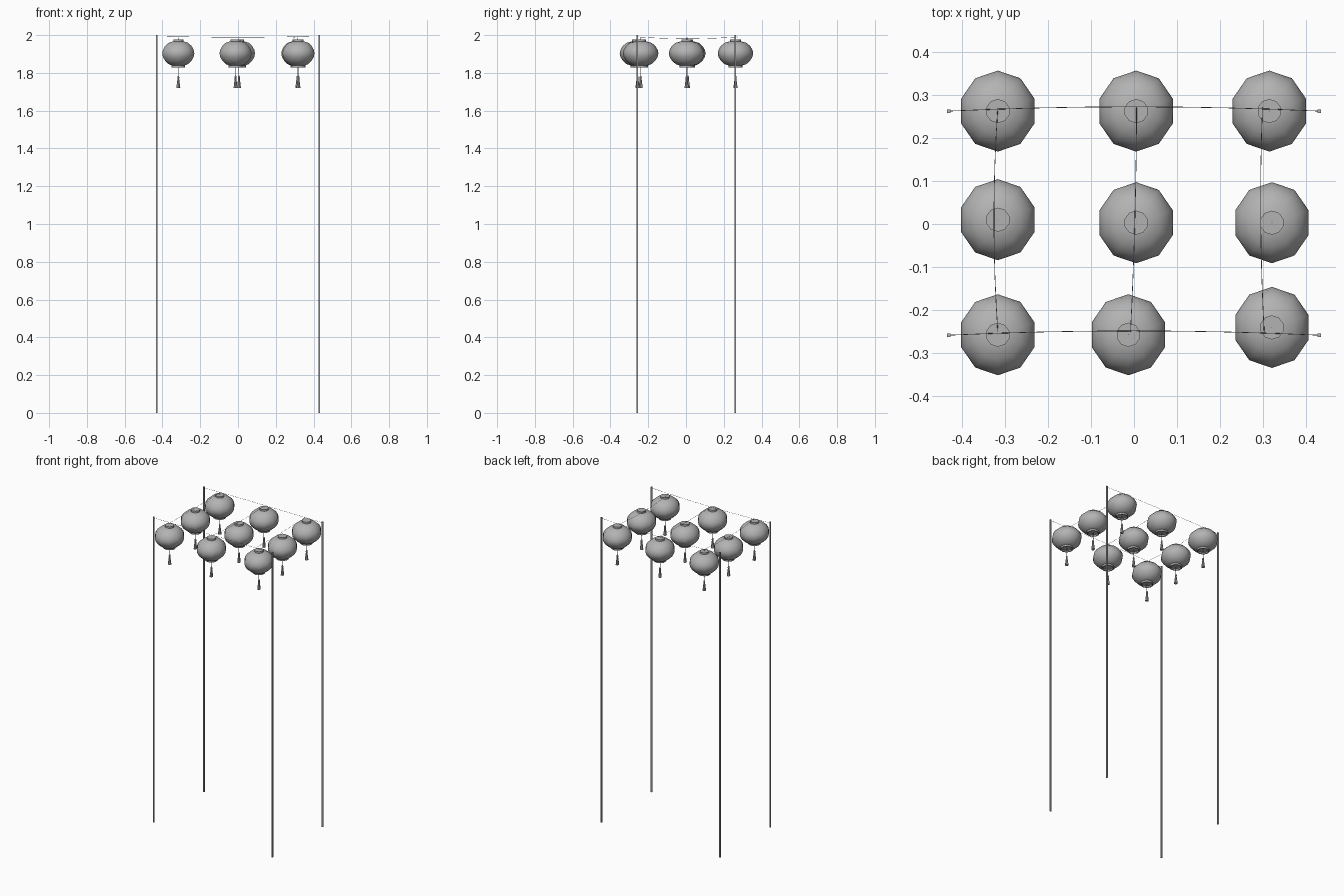
import bpy, bmesh, math

cube = bpy.data.objects.get("Cube")
if cube:
    bpy.data.objects.remove(cube, do_unlink=True)

GREY = (0.45, 0.45, 0.45, 1)
grey = bpy.data.materials.new("plain_grey")
grey.use_nodes = True
grey.diffuse_color = GREY
grey.node_tree.nodes["Principled BSDF"].inputs["Base Color"].default_value = GREY


def place(name, data, location=(0, 0, 0)):
    obj = bpy.data.objects.new(name, data)
    obj.location = location
    bpy.context.collection.objects.link(obj)
    return obj


def lathe(name, profile, sides=10, squash=0.95):
    """Turn (radius, height) points around z and close both ends."""
    bm = bmesh.new()
    rings = []
    for r, z in profile:
        angles = [math.pi / 2 + math.tau * i / sides for i in range(sides)]
        rings.append([bm.verts.new((r * squash * math.cos(a), r * math.sin(a), z)) for a in angles])
    for low, high in zip(rings, rings[1:]):
        for i in range(sides):
            j = (i + 1) % sides
            bm.faces.new((low[i], low[j], high[j], high[i]))
    bm.faces.new(rings[0][::-1])
    bm.faces.new(rings[-1])
    bmesh.ops.recalc_face_normals(bm, faces=bm.faces)
    for face in bm.faces:
        face.smooth = True
    mesh = bpy.data.meshes.new(name)
    bm.to_mesh(mesh)
    bm.free()
    mesh.set_sharp_from_angle(angle=math.radians(42))
    mesh.materials.append(grey)
    return mesh


def wire(name, points, radius=0.0008):
    curve = bpy.data.curves.new(name, "CURVE")
    curve.dimensions = "3D"
    curve.bevel_depth = radius
    curve.bevel_resolution = 0
    spline = curve.splines.new("POLY")
    spline.points.add(len(points) - 1)
    for point, co in zip(spline.points, points):
        point.co = (*co, 1)
    curve.materials.append(grey)
    return place(name, curve)


def sagging(start, end, sag, bow=(0, 0), steps=8):
    """Points of a hanging line, dropping by sag and bowing sideways."""
    points = []
    for i in range(steps + 1):
        t = i / steps
        k = 4 * t * (1 - t)
        x, y, z = (a + (b - a) * t for a, b in zip(start, end))
        points.append((x + bow[0] * k, y + bow[1] * k, z - sag * k))
    return points


# Lantern parts, with heights measured from the ground
parts = {
    "lantern_body": lathe("lantern_body", [
        (0.034, 1.838), (0.058, 1.847), (0.078, 1.865), (0.090, 1.885), (0.094, 1.903),
        (0.090, 1.922), (0.078, 1.942), (0.058, 1.959), (0.026, 1.968)]),
    "lantern_cap": lathe("lantern_cap", [(0.028, 1.962), (0.028, 1.978)], squash=1),
    "lantern_base_ring": lathe("lantern_base_ring", [
        (0.031, 1.838), (0.031, 1.829), (0.038, 1.829), (0.038, 1.843)], squash=1),
    "tassel_cord": lathe("tassel_cord", [(0.0015, 1.78), (0.0015, 1.84)], sides=6),
    "tassel": lathe("tassel", [
        (0.011, 1.72), (0.008, 1.745), (0.005, 1.768), (0.006, 1.773),
        (0.005, 1.781), (0.002, 1.785)], sides=8),
    "hanging_hook": lathe("hanging_hook", [(0.001, 1.977), (0.001, 1.987)], sides=4),
}

# Three rows of lanterns
centres = [
    (-0.316, 0.262), (0.005, 0.262), (0.314, 0.262),
    (-0.316, 0.010), (0.005, 0.003), (0.320, 0.003),
    (-0.316, -0.257), (-0.013, -0.257), (0.320, -0.240),
]
for n, (x, y) in enumerate(centres, 1):
    for name, mesh in parts.items():
        place(f"{name}_{n}", mesh, (x, y, 0))

# Square corner poles
bpy.ops.mesh.primitive_cube_add(size=1)
pole = bpy.context.object
pole.name = "pole_1"
pole.data.name = "pole"
pole.data.materials.append(grey)
pole.scale = (0.008, 0.008, 2)
corners = [(sx * 0.43, y) for sx in (-1, 1) for y in (-0.258, 0.262)]
pole.location = (*corners[0], 1)
for n, corner in enumerate(corners[1:], 2):
    place(f"pole_{n}", pole.data, (*corner, 1)).scale = pole.scale

# Wires between the poles, front and back
for name, y in (("front_wire", -0.258), ("back_wire", 0.262)):
    wire(name, sagging((-0.43, y, 1.993), (0.43, y, 1.993), 0.004, (0, 0.010)))

# Cross wires carrying the lanterns
for name, x0, x1, bow in (("right_cross_wire", -0.316, -0.316, -0.009),
                          ("middle_cross_wire", 0.006, -0.008, 0.003),
                          ("left_cross_wire", 0.298, 0.302, -0.006)):
    wire(name, sagging((x0, 0.270, 1.990), (x1, -0.250, 1.990), 0.009, (bow, 0)))
